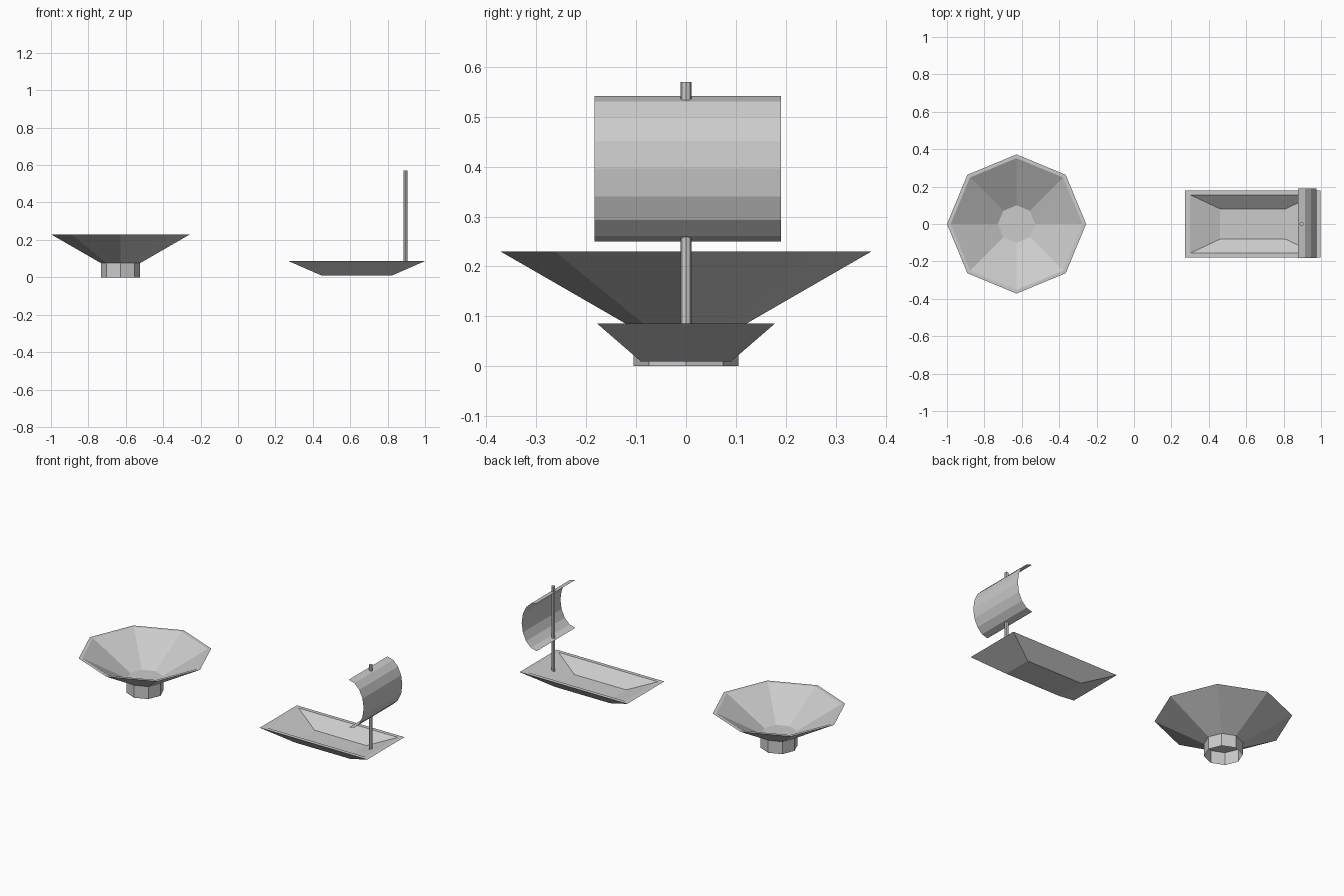
import bpy
import math

if "Cube" in bpy.data.objects:
    bpy.data.objects.remove(bpy.data.objects["Cube"])


def loft(name, rings, closed=True, cap_start=False, cap_end=False):
    """Skin a list of equal-length point rings with flat quads."""
    n = len(rings[0])
    verts = [p for ring in rings for p in ring]
    faces = []
    for r in range(len(rings) - 1):
        for i in range(n if closed else n - 1):
            j = (i + 1) % n
            faces.append((r * n + i, r * n + j, (r + 1) * n + j, (r + 1) * n + i))
    if cap_start:
        faces.append(tuple(reversed(range(n))))
    if cap_end:
        faces.append(tuple(range(len(verts) - n, len(verts))))
    mesh = bpy.data.meshes.new(name)
    mesh.from_pydata(verts, [], faces)
    obj = bpy.data.objects.new(name, mesh)
    bpy.context.collection.objects.link(obj)
    return obj


def octagon(x, radius, z):
    return [(x + radius * math.cos(i * math.pi / 4),
             radius * math.sin(i * math.pi / 4), z) for i in range(8)]


def rectangle(x, half_x, half_y, z):
    return [(x + sx * half_x, sy * half_y, z)
            for sx, sy in ((-1, -1), (1, -1), (1, 1), (-1, 1))]


# Bowl: outside wall, rim, inside wall, on an open octagonal foot
BOWL_X = -0.628
loft("bowl", [octagon(BOWL_X, r, z) for r, z in
              ((0.105, 0.076), (0.372, 0.23), (0.352, 0.23), (0.1, 0.085))],
     cap_start=True, cap_end=True)
loft("bowl_foot", [octagon(BOWL_X, 0.105, z) for z in (0, 0.076)])

# Boat hull: outside, gunwale, hollow inside
loft("boat_hull", [rectangle(0.635, hx, hy, z) for hx, hy, z in
                   ((0.187, 0.09, 0.009), (0.363, 0.179, 0.086),
                    (0.335, 0.156, 0.086), (0.175, 0.081, 0.022))],
     cap_start=True, cap_end=True)

# Mast
loft("mast", [octagon(0.896, 0.011, z) for z in (0.05, 0.57)],
     cap_start=True, cap_end=True)

# Sail: thin sheet, half-ellipse profile bulging forward
angles = [math.radians(-90 + 22.5 * i) for i in range(9)]
loft("sail", [[(0.876 + 0.1 * math.cos(a), y, 0.396 + 0.146 * math.sin(a))
               for y in (-0.183, 0.19)] for a in angles], closed=False)
